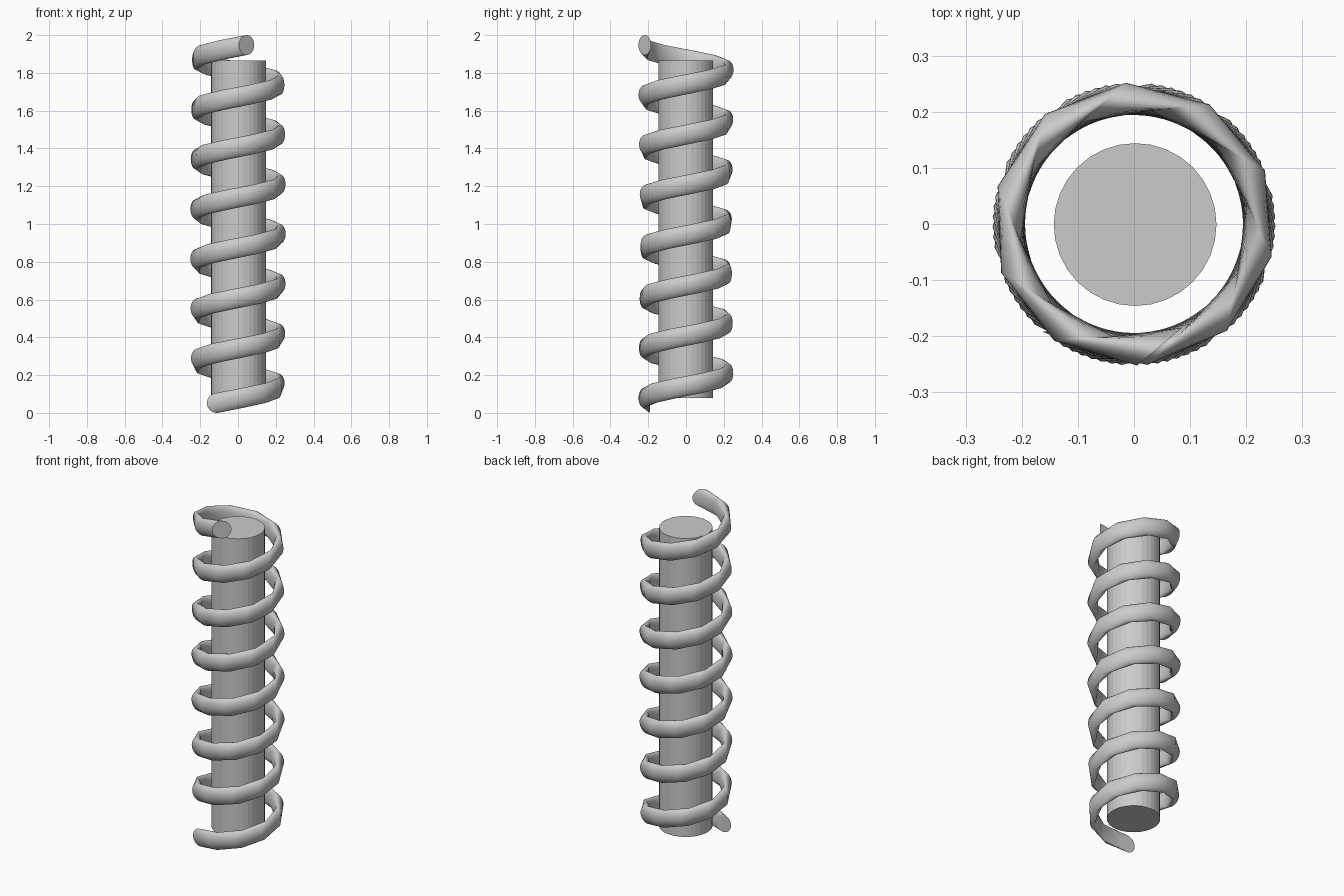
import bpy, bmesh, math
from mathutils import Vector, Matrix

if "Cube" in bpy.data.objects:
    bpy.data.objects.remove(bpy.data.objects["Cube"])

STEPS = 72
SWEEP = math.radians(2562)      # a little over seven turns
RADIUS = 0.0525                 # radius of the coil's round section
RISE = 2.0 - 2 * RADIUS


def add_object(name, bm):
    bmesh.ops.recalc_face_normals(bm, faces=bm.faces)
    mesh = bpy.data.meshes.new(name)
    bm.to_mesh(mesh)
    bm.free()
    obj = bpy.data.objects.new(name, mesh)
    bpy.context.collection.objects.link(obj)
    return obj


# Core rod, plain faceted cylinder
bm = bmesh.new()
bmesh.ops.create_cone(bm, cap_ends=True, segments=32, radius1=0.145, radius2=0.145,
                      depth=1.785, matrix=Matrix.Translation((0.002, -0.001, 0.9725)))
add_object("core_rod", bm)

# Coil: an upright disc, set askew to the path, swept up around the rod
bm = bmesh.new()
place = (Matrix.Translation((-0.112, -0.193, RADIUS))
         @ Matrix.Rotation(math.radians(-2), 4, 'Z')
         @ Matrix.Rotation(math.radians(90), 4, 'X'))
bmesh.ops.create_circle(bm, cap_ends=False, segments=32, radius=RADIUS, matrix=place)
bmesh.ops.spin(bm, geom=bm.verts[:] + bm.edges[:], cent=(0, 0, 0), axis=(0, 0, 1),
               dvec=(0, 0, RISE / STEPS), angle=SWEEP, steps=STEPS, use_duplicate=False)
bmesh.ops.holes_fill(bm, edges=[e for e in bm.edges if e.is_boundary], sides=0)
coil = add_object("coil", bm)
bpy.context.view_layer.objects.active = coil
coil.select_set(True)
bpy.ops.object.shade_smooth_by_angle(angle=math.radians(40))
